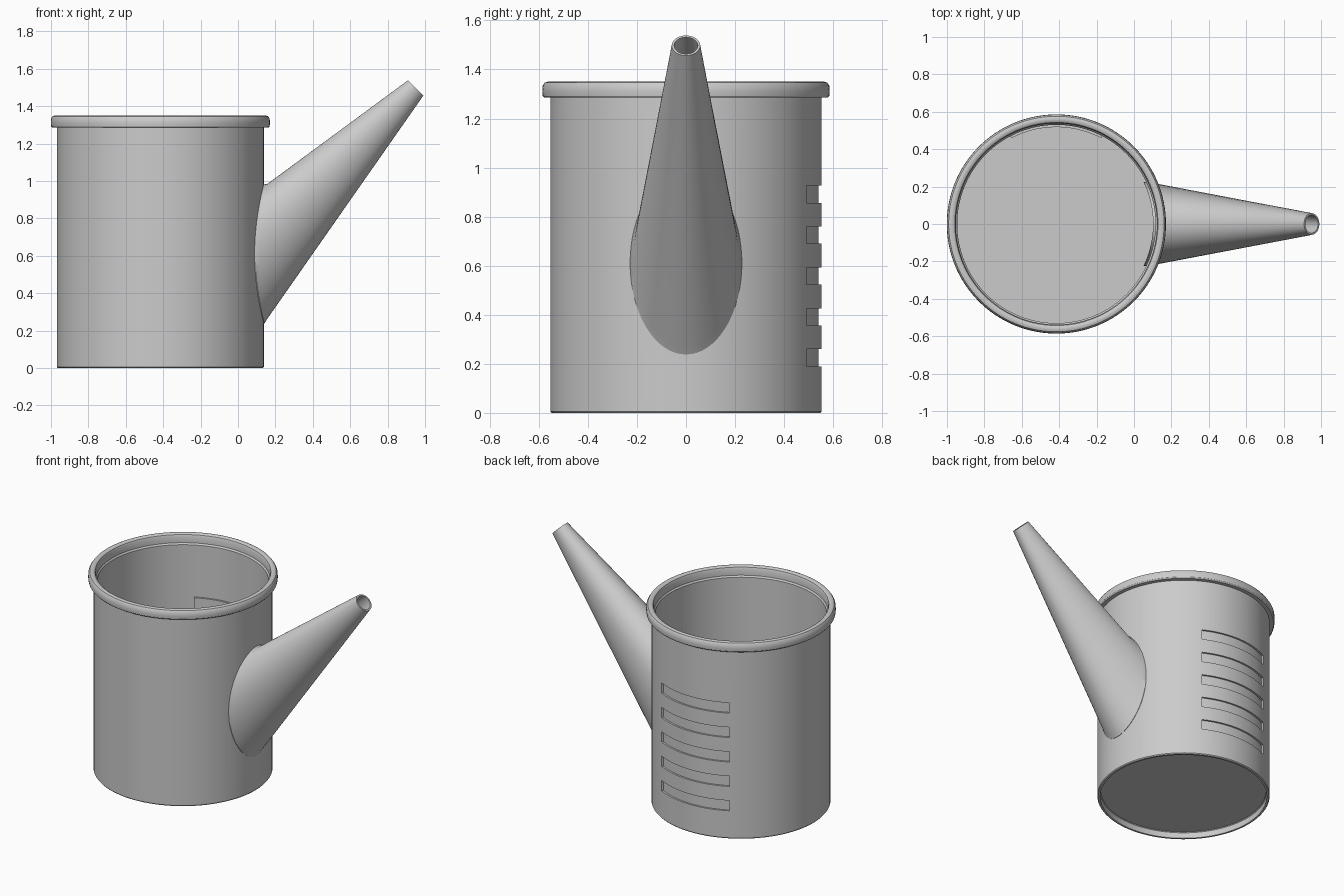
import bpy, bmesh
from math import sin, cos, pi, radians, sqrt

if "Cube" in bpy.data.objects:
    bpy.data.objects.remove(bpy.data.objects["Cube"])

CX = -0.415          # can axis
R_OUT = 0.553        # wall radius
N = 128


def loft(name, rings, cap=True):
    """Skin rings of equal length; cap the ends or join last ring to first."""
    bm = bmesh.new()
    vs = [[bm.verts.new(p) for p in ring] for ring in rings]
    pairs = list(zip(vs, vs[1:]))
    if cap:
        bm.faces.new(vs[0])
        bm.faces.new(vs[-1])
    else:
        pairs.append((vs[-1], vs[0]))
    n = len(vs[0])
    for a, b in pairs:
        for i in range(n):
            j = (i + 1) % n
            bm.faces.new((a[i], a[j], b[j], b[i]))
    bmesh.ops.recalc_face_normals(bm, faces=bm.faces)
    me = bpy.data.meshes.new(name)
    bm.to_mesh(me)
    bm.free()
    ob = bpy.data.objects.new(name, me)
    bpy.context.collection.objects.link(ob)
    return ob


def activate(ob):
    bpy.ops.object.select_all(action='DESELECT')
    ob.select_set(True)
    bpy.context.view_layer.objects.active = ob


def cut(ob, cutter):
    cutter.hide_render = True
    activate(ob)
    m = ob.modifiers.new("cut", 'BOOLEAN')
    m.operation = 'DIFFERENCE'
    m.solver = 'EXACT'
    m.object = cutter
    bpy.ops.object.modifier_apply(modifier=m.name)
    bpy.data.objects.remove(cutter)


def smooth(ob):
    activate(ob)
    bpy.ops.object.shade_smooth_by_angle(angle=radians(32))


def circle(r, z):
    return [(CX + r * cos(2 * pi * i / N), r * sin(2 * pi * i / N), z) for i in range(N)]


def arc_block(name, r0, r1, z0, z1, half=27.5, steps=14):
    """Curved block centred on the back (+y) of the can."""
    rings = []
    for i in range(steps + 1):
        a = radians(90 - half + 2 * half * i / steps)
        rings.append([(CX + r * cos(a), r * sin(a), z)
                      for r, z in ((r0, z0), (r1, z0), (r1, z1), (r0, z1))])
    return loft(name, rings)


def wall_oval(radius, ry, rz, zc, dx=0.0, n=64):
    """Oval laid on a cylinder of the given radius, on the +x side."""
    pts = []
    for i in range(n):
        t = 2 * pi * i / n
        y = ry * cos(t)
        pts.append((CX + sqrt(radius ** 2 - y * y) + dx, y, zc + rz * sin(t)))
    return pts


def tip_circle(r, back=0.0, n=64):
    """Circle at the spout mouth, square to its 45 degree axis."""
    k = sqrt(0.5)
    return [(0.95 - k * (r * sin(2 * pi * i / n) + back), r * cos(2 * pi * i / n),
             1.4975 + k * (r * sin(2 * pi * i / n) - back)) for i in range(n)]


# Can with recessed base and rolled rim
profile = [(.53, .045), (.535, .04), (.535, 0), (.548, 0), (.553, .006), (.553, 1.285),
           (.578, 1.285), (.584, 1.292), (.586, 1.31), (.584, 1.334), (.576, 1.346),
           (.565, 1.35), (.552, 1.349), (.543, 1.343), (.538, 1.33), (.538, 1.29),
           (.53, 1.28), (.53, .07)]
can = loft("can_body", [circle(r, z) for r, z in profile])

# Pressed grip grooves on the back, with matching ridges inside
for k in range(5):
    z0 = 0.19 + 0.1665 * k
    cut(can, arc_block("groove_cutter", 0.541, 0.60, z0, z0 + 0.07))
    smooth(arc_block(f"inner_grip_ridge_{k + 1}", 0.518, 0.535, z0, z0 + 0.07))

# Opening from the can into the spout
cut(can, loft("spout_cutter", [wall_oval(0.49, .215, .36, .61),
                               wall_oval(0.60, .215, .36, .61)]))
smooth(can)

# Hollow tapered spout with a small flange at the wall
spout = loft("spout", [
    wall_oval(0.517, .225, .368, .61),
    wall_oval(R_OUT + .003, .228, .372, .61),
    wall_oval(R_OUT, .217, .36, .625, dx=.02),
    tip_circle(.058),
    tip_circle(.048),
    wall_oval(R_OUT, .203, .345, .625, dx=.02),
    wall_oval(0.517, .205, .35, .61),
], cap=False)
smooth(spout)
